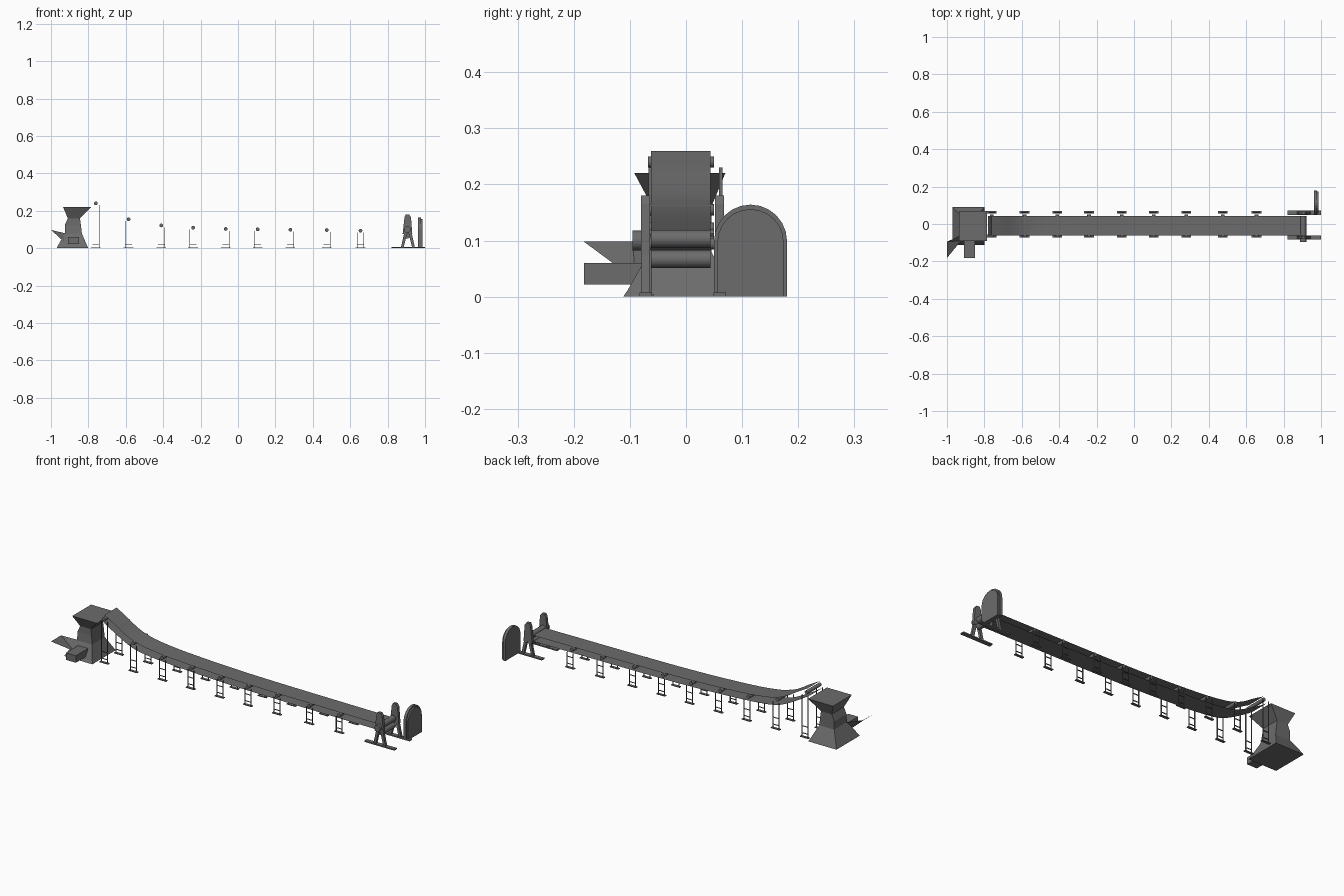
import bpy, bmesh, math
from mathutils import Vector

if "Cube" in bpy.data.objects:
    bpy.data.objects.remove(bpy.data.objects["Cube"])

grey = bpy.data.materials.new("dark_grey")
grey.diffuse_color = (0.15, 0.15, 0.15, 1)
grey.use_nodes = True
grey.node_tree.nodes["Principled BSDF"].inputs["Base Color"].default_value = grey.diffuse_color


def mesh(name, verts, faces, smooth=False):
    me = bpy.data.meshes.new(name)
    me.from_pydata(verts, [], faces)
    me.materials.append(grey)
    for p in me.polygons:
        p.use_smooth = smooth
    ob = bpy.data.objects.new(name, me)
    bpy.context.collection.objects.link(ob)
    return ob


def box(name, x0, x1, y0, y1, z0, z1):
    v = [(x, y, z) for x in (x0, x1) for y in (y0, y1) for z in (z0, z1)]
    f = [(0, 1, 3, 2), (4, 6, 7, 5), (0, 4, 5, 1), (2, 3, 7, 6), (0, 2, 6, 4), (1, 5, 7, 3)]
    return mesh(name, v, f)


def prism(name, pts, a, b, axis):
    """Extrude a 2D outline along x (outline in y, z) or y (outline in x, z)."""
    n = len(pts)
    at = (lambda p, t: (t, p[0], p[1])) if axis == 'x' else (lambda p, t: (p[0], t, p[1]))
    v = [at(p, a) for p in pts] + [at(p, b) for p in pts]
    f = [tuple(range(n)), tuple(range(2 * n - 1, n - 1, -1))]
    f += [(i, i + n, (i + 1) % n + n, (i + 1) % n) for i in range(n)]
    return mesh(name, v, f)


def roller(name, x, z, r, y0, y1, n=12):
    pts = [(x + r * math.cos(2 * math.pi * i / n), z + r * math.sin(2 * math.pi * i / n)) for i in range(n)]
    ob = prism(name, pts, y0, y1, 'y')
    for p in ob.data.polygons:
        p.use_smooth = len(p.vertices) == 4
    return ob


def smooth_path(pts, steps=4):
    """Catmull-Rom subdivision of a profile."""
    P = [Vector(p) for p in pts]
    P = [2 * P[0] - P[1]] + P + [2 * P[-1] - P[-2]]
    out = []
    for i in range(1, len(P) - 2):
        a, b, c, d = P[i - 1:i + 3]
        for k in range(steps):
            t = k / steps
            out.append(0.5 * (2 * b + (c - a) * t + (2 * a - 5 * b + 4 * c - d) * t * t
                              + (3 * b - a - 3 * c + d) * t ** 3))
    return out + [P[-2]]


# belt: an upper and a lower run, open at the sides
Y0, Y1 = -0.062, 0.044
runs = {
    "belt_upper": [(-0.762, 0.26), (-0.70, 0.225), (-0.64, 0.188), (-0.58, 0.163), (-0.50, 0.146),
                   (-0.35, 0.131), (-0.05, 0.117), (0.30, 0.111), (0.90, 0.107)],
    "belt_lower": [(-0.78, 0.228), (-0.72, 0.19), (-0.64, 0.146), (-0.58, 0.122), (-0.50, 0.108),
                   (-0.35, 0.096), (-0.05, 0.083), (0.30, 0.078), (0.89, 0.075)],
}
for name, pts in runs.items():
    path = smooth_path(pts)
    v = [(p.x, y, p.y) for p in path for y in (Y0, Y1)]
    mesh(name, v, [(2 * i, 2 * i + 2, 2 * i + 3, 2 * i + 1) for i in range(len(path) - 1)], True)

# carrying rollers with a ladder-like leg on each side
stations = [(-0.76, 0.24), (-0.585, 0.155), (-0.41, 0.122), (-0.24, 0.11), (-0.065, 0.103),
            (0.105, 0.101), (0.28, 0.099), (0.475, 0.097), (0.655, 0.094)]
for x, z in stations:
    roller("roller", x, z, 0.010, -0.068, 0.05)
    for y in (-0.064, 0.062):
        box("leg_foot", x - 0.026, x + 0.026, y - 0.007, y + 0.007, 0, 0.004)
        for s in (-1, 1):
            box("leg_post", x + s * 0.018 - 0.001, x + s * 0.018 + 0.001, y - 0.003, y + 0.003, 0.004, z - 0.01)
        for h in (0.022, 0.06):
            box("leg_rung", x - 0.018, x + 0.018, y - 0.003, y + 0.003, h - 0.001, h + 0.001)

# tail rollers
roller("tail_roller_upper", 0.905, 0.103, 0.016, Y0, Y1, 16)
roller("tail_roller_lower", 0.905, 0.067, 0.016, Y0, Y1, 16)

# tail stands: base rail, splayed legs and head block
for y, s in ((-0.072, -1), (0.06, 1)):
    box("stand_base", 0.82, 1.0, y - 0.011, y + 0.011, 0, 0.007)
    prism("stand_leg_left", [(0.872, 0.007), (0.886, 0.007), (0.915, 0.12), (0.897, 0.12)], y - 0.007, y + 0.007, 'y')
    prism("stand_leg_right", [(0.93, 0.007), (0.945, 0.007), (0.92, 0.12), (0.903, 0.12)], y - 0.007, y + 0.007, 'y')
    prism("stand_head", [(0.88, 0.075), (0.932, 0.075), (0.925, 0.165), (0.915, 0.18), (0.897, 0.18), (0.89, 0.165)],
          y - 0.008, y + 0.008, 'y')
roller("drive_hub", 0.905, 0.10, 0.018, -0.095, -0.08)

# arched end panel with a slimmer front face
def arch(y0, y1, top, n=12):
    r, c = (y1 - y0) / 2, (y0 + y1) / 2
    return [(y0, 0), (y1, 0)] + [(c + r * math.cos(math.pi * i / n), top - r + r * math.sin(math.pi * i / n))
                                 for i in range(n + 1)]
prism("end_panel", arch(0.05, 0.18, 0.164), 0.963, 0.978, 'x')
prism("end_panel_face", arch(0.056, 0.174, 0.156), 0.978, 0.986, 'x')

# receiving hopper: flared mouth, waist and spreading base
rings = [(-0.97, -0.80, -0.112, 0.09, 0.0), (-0.965, -0.805, -0.105, 0.085, 0.01),
         (-0.925, -0.835, -0.065, 0.045, 0.08), (-0.925, -0.84, -0.06, 0.045, 0.125),
         (-0.91, -0.845, -0.06, 0.045, 0.16), (-0.935, -0.785, -0.092, 0.07, 0.22)]
hv = [p for x0, x1, y0, y1, z in rings for p in ((x0, y0, z), (x1, y0, z), (x1, y1, z), (x0, y1, z))]
hf = [(4 * r + i, 4 * r + (i + 1) % 4, 4 * r + 4 + (i + 1) % 4, 4 * r + 4 + i)
      for r in range(len(rings) - 1) for i in range(4)]
n = 4 * len(rings) - 4
mesh("hopper", hv, hf + [(3, 2, 1, 0), (n, n + 1, n + 2, n + 3)])

# discharge chute and its side wing
box("chute", -0.91, -0.85, -0.182, -0.06, 0.022, 0.06)
mesh("chute_wing", [(-1, -0.095, 0.098), (-1, -0.182, 0.098), (-0.925, -0.09, 0.03)], [(0, 1, 2)])
mesh("chute_wing_brace", [(-1, -0.095, 0.098), (-0.925, -0.09, 0.03), (-0.925, -0.06, 0.08)], [(0, 1, 2)])
